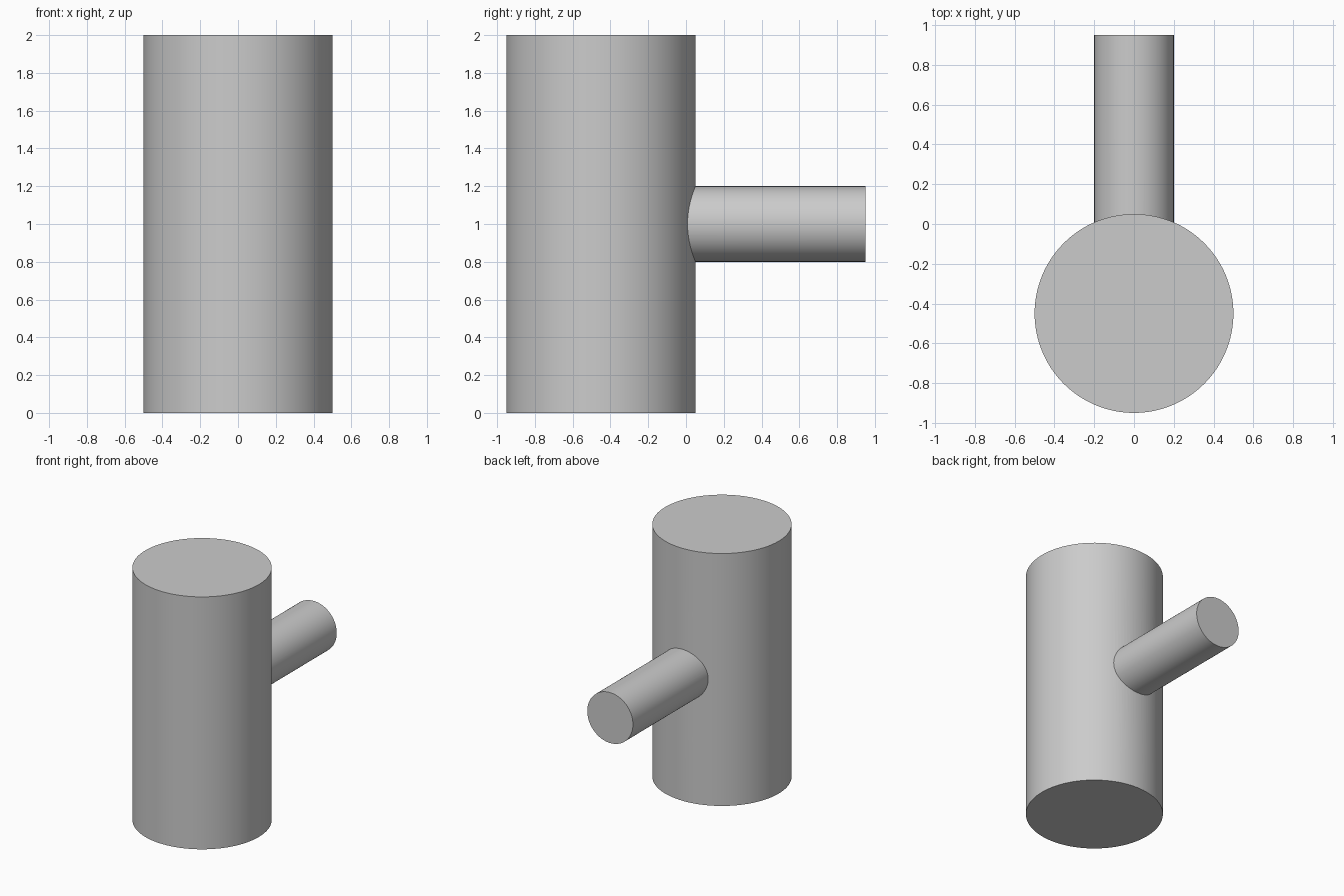
import bpy
import math

cube = bpy.data.objects.get("Cube")
if cube:
    bpy.data.objects.remove(cube, do_unlink=True)

# Single grey material
grey = bpy.data.materials.new("light_grey")
grey.use_nodes = True
colour = (0.6, 0.6, 0.6, 1)
grey.diffuse_color = colour
grey.node_tree.nodes["Principled BSDF"].inputs["Base Color"].default_value = colour


def cylinder(name, radius, length, centre, tilt=0.0):
    bpy.ops.mesh.primitive_cylinder_add(
        vertices=128, radius=radius, depth=length,
        location=centre, rotation=(tilt, 0, 0))
    part = bpy.context.object
    part.name = name
    part.data.materials.append(grey)
    return part


# Side branch runs from the column's axis out to the back
axis_y, back_y = -0.45, 0.95
branch = cylinder("side_branch", 0.2, back_y - axis_y,
                  (0, (axis_y + back_y) / 2, 1), math.pi / 2)

# Upright column
column = cylinder("column_with_branch", 0.5, 2, (0, axis_y, 1))

# Merge the branch into the column as one solid
union = column.modifiers.new("join_branch", "BOOLEAN")
union.operation = "UNION"
union.solver = "EXACT"
union.object = branch
bpy.ops.object.modifier_apply(modifier=union.name)
bpy.data.objects.remove(branch, do_unlink=True)

bpy.ops.object.shade_smooth_by_angle(angle=math.radians(30))
